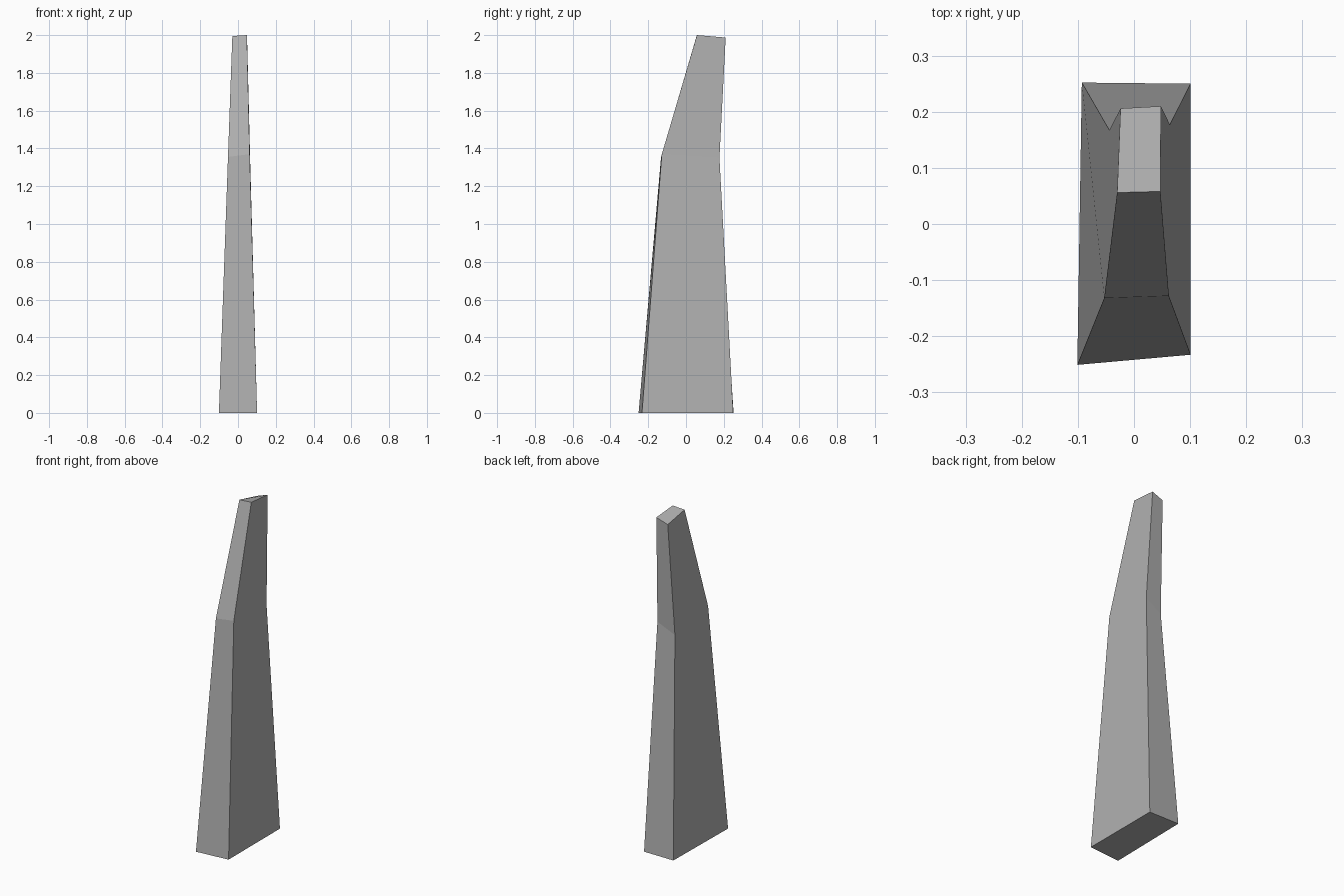
import bpy, bmesh

if "Cube" in bpy.data.objects:
    bpy.data.objects.remove(bpy.data.objects["Cube"])

# Cross-sections of the slab, bottom to top: front-left, front-right, back-right, back-left
sections = [
    [(-0.101, -0.251, 0), (0.101, -0.233, 0), (0.101, 0.25, 0), (-0.093, 0.252, 0)],
    [(-0.053, -0.132, 1.355), (0.062, -0.128, 1.37), (0.064, 0.177, 1.35), (-0.044, 0.167, 1.295)],
    [(-0.03, 0.056, 1.995), (0.047, 0.058, 2.0), (0.048, 0.21, 1.987), (-0.024, 0.206, 1.962)],
]

bm = bmesh.new()
rings = [[bm.verts.new(p) for p in s] for s in sections]

# Side walls between neighbouring sections
for low, high in zip(rings, rings[1:]):
    for i in range(4):
        j = (i + 1) % 4
        bm.faces.new((low[i], low[j], high[j], high[i]))

# End caps
bm.faces.new(rings[0][::-1])
bm.faces.new(rings[-1])
bmesh.ops.recalc_face_normals(bm, faces=bm.faces)

mesh = bpy.data.meshes.new("bent_stone_pillar")
bm.to_mesh(mesh)
bm.free()
bpy.context.collection.objects.link(bpy.data.objects.new("bent_stone_pillar", mesh))

# Dark grey stone
stone = bpy.data.materials.new("dark_stone")
stone.diffuse_color = (0.44, 0.44, 0.44, 1)
stone.use_nodes = True
stone.node_tree.nodes["Principled BSDF"].inputs["Base Color"].default_value = stone.diffuse_color
mesh.materials.append(stone)
